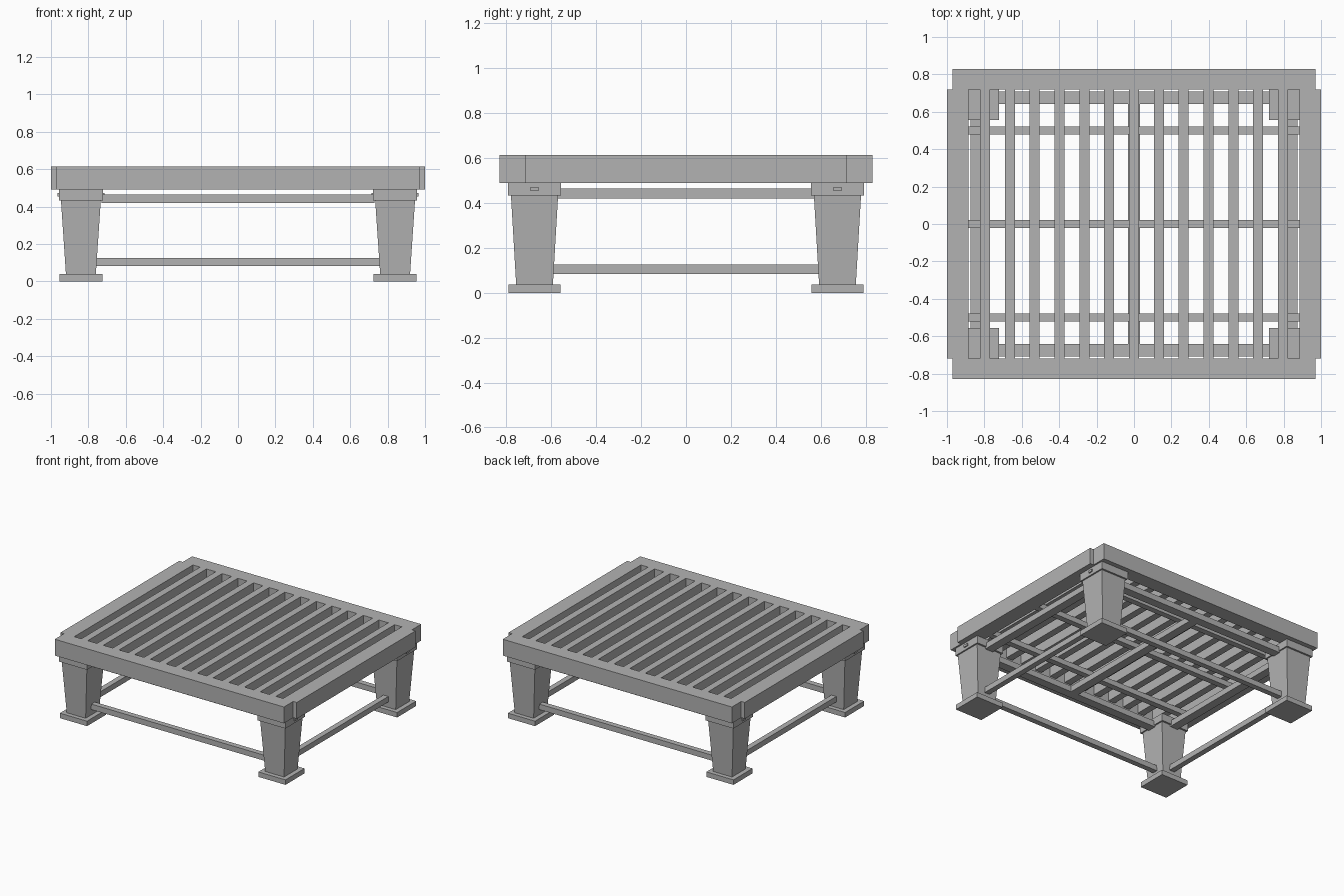
import bpy, bmesh

if "Cube" in bpy.data.objects:
    bpy.data.objects.remove(bpy.data.objects["Cube"])

grey = bpy.data.materials.new("warm_grey_wood")
grey.diffuse_color = (0.45, 0.45, 0.45, 1)
grey.use_nodes = True
grey.node_tree.nodes["Principled BSDF"].inputs["Base Color"].default_value = grey.diffuse_color


def finish(name, bm):
    mesh = bpy.data.meshes.new(name)
    bm.to_mesh(mesh)
    bm.free()
    mesh.materials.append(grey)
    obj = bpy.data.objects.new(name, mesh)
    bpy.context.collection.objects.link(obj)
    return obj


def block(name, x, y, z, taper=(1, 1)):
    """Box between (min, max) pairs; taper scales the lower face."""
    bm = bmesh.new()
    bmesh.ops.create_cube(bm, size=1)
    cx, cy = sum(x) / 2, sum(y) / 2
    for v in bm.verts:
        low = v.co.z < 0
        v.co.x = cx + v.co.x * (x[1] - x[0]) * (taper[0] if low else 1)
        v.co.y = cy + v.co.y * (y[1] - y[0]) * (taper[1] if low else 1)
        v.co.z = z[0] if low else z[1]
    return finish(name, bm)


def around(c, width):
    return (c - width / 2, c + width / 2)


LEG_X, LEG_Y = 0.84, 0.675
TOP = (0.49, 0.615)

# Top frame: long boards front and back, shorter boards at the sides
for s, side in ((-1, "front"), (1, "back")):
    block(side + "_board", (-0.97, 0.97), around(s * 0.774, 0.112), TOP)
for s, side in ((-1, "left"), (1, "right")):
    block(side + "_board", around(s * 0.942, 0.116), (-0.718, 0.718), TOP)

# Slats, flush with the frame
for i in range(-6, 7):
    block("slat", around(i * 0.1328, 0.054), (-0.718, 0.718), (0.53, TOP[1]))

# Cross battens under the slats
for y in (-0.5, 0, 0.5):
    block("batten", (-0.884, 0.884), around(y, 0.045), (0.49, 0.53))

# Upper rails between the leg caps, with a middle rail
for s in (-1, 1):
    block("upper_long_rail", (-0.73, 0.73), around(s * LEG_Y, 0.066), (0.42, 0.465))
    block("upper_side_rail", around(s * LEG_X, 0.066), (-0.57, 0.57), (0.42, 0.465))
block("middle_rail", around(0, 0.066), (-0.645, 0.645), (0.42, 0.465))

# Lower stretchers between the legs
for s in (-1, 1):
    block("lower_long_stretcher", (-0.77, 0.77), around(s * LEG_Y, 0.042), (0.083, 0.125))
    block("lower_side_stretcher", around(s * LEG_X, 0.042), (-0.60, 0.60), (0.083, 0.125))

# Legs: foot plate, tapered post, cap and a through pin
for sx in (-1, 1):
    for sy in (-1, 1):
        x, y = sx * LEG_X, sy * LEG_Y
        block("foot", around(x, 0.23), around(y, 0.23), (0, 0.038))
        block("leg", around(x, 0.213), around(y, 0.21), (0.038, 0.433), (0.75, 0.78))
        block("leg_cap", around(x, 0.235), around(y, 0.238), (0.433, 0.49))
        block("pin", around(x, 0.252), around(y, 0.036), (0.453, 0.471))
